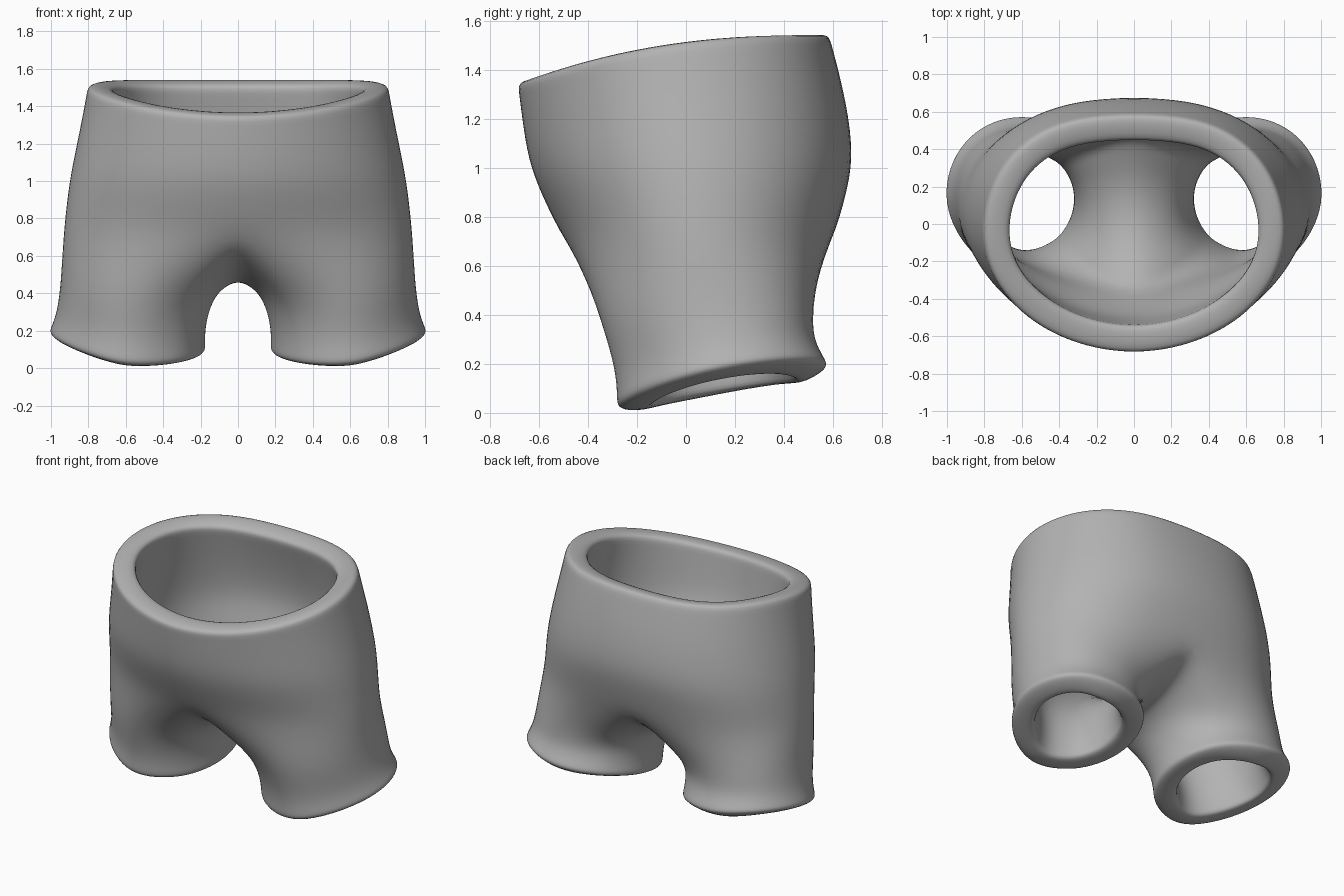
import bpy
from math import sin, cos, radians
from mathutils import Vector

cube = bpy.data.objects.get("Cube")
if cube:
    bpy.data.objects.remove(cube, do_unlink=True)

ARC = 13      # points from front centre to back centre around one side
SEAM = 7      # points along the crotch
LOOP = ARC + SEAM


def torso_arc(half_width, y_front, y_back, z_front, z_back, front_power, back_power):
    """Half an ellipse, dipping towards the front, flatter at the back."""
    points = []
    for i in range(ARC):
        a = radians(-90 + 180 * i / (ARC - 1))
        y = (y_front + y_back) / 2 + (y_back - y_front) / 2 * sin(a) * 1.011
        dip = max(0, (y_back - y) / (y_back - y_front)) ** 2.3
        power = front_power if a < 0 else back_power
        x = 0 if i in (0, ARC - 1) else half_width * cos(a) ** power * 1.011
        points.append(Vector((x, y, z_back - (z_back - z_front) * dip)))
    return points


def leg_loop(x_in, x_out, y_front, y_back, z_mid, z_tilt, z_out, front_push, back_push):
    """Tilted ellipse, raised outside, with its outer corners pushed in or out."""
    points = []
    for j in range(LOOP):
        # The outside arc takes most of the turn, the seam the rest
        if j < ARC:
            a = radians(-126 + 252 * j / (ARC - 1))
        else:
            a = radians(126 + 108 * (j - ARC + 1) / (SEAM + 1))
        corner = 1.4 * max(0, cos(a)) * sin(a)
        push = abs(corner) * (back_push if corner > 0 else front_push)
        side = cos(a) if cos(a) > 0 else 0.12 * cos(a)
        points.append(Vector((
            (x_in + x_out) / 2 + (x_out - x_in) / 2 * cos(a) * 1.016 + push,
            (y_front + y_back) / 2 + (y_back - y_front) / 2 * sin(a) * 1.016
            + (push if corner > 0 else -push),
            z_mid + z_tilt * sin(a) + z_out * side)))
    return points


def blend(ring_a, ring_b, t):
    return [a.lerp(b, t) for a, b in zip(ring_a, ring_b)]


# Body from waist down to the split
torso = [torso_arc(*row) for row in (
    (0.802, -0.688, 0.580, 1.355, 1.555, 1.02, 0.74),
    (0.806, -0.682, 0.592, 1.315, 1.51, 1.02, 0.74),
    (0.850, -0.662, 0.655, 1.15, 1.27, 1.04, 0.80),
    (0.895, -0.635, 0.685, 1.00, 1.04, 1.05, 0.82),
    (0.915, -0.570, 0.650, 0.85, 0.88, 1.05, 0.76),
    (0.930, -0.505, 0.605, 0.72, 0.72, 1.00, 0.70),
)]

# Crotch seam from back to front closes the split row into a leg loop
seam = []
front, back = torso[-1][0], torso[-1][-1]
for k in range(1, SEAM + 1):
    t = k / (SEAM + 1)
    point = back.lerp(front, t)
    point.z = 0.462 + 0.25 * (2 * t - 1) ** 2
    seam.append(point)
split = torso[-1] + seam

# Leg from the split down to the flared cuff
thigh = leg_loop(0.140, 0.950, -0.345, 0.515, 0.375, 0.02, 0.05, -0.015, 0.03)
knee = leg_loop(0.180, 0.970, -0.290, 0.520, 0.230, 0.065, 0.06, -0.02, 0.02)
cuff = leg_loop(0.178, 1.016, -0.285, 0.587, 0.090, 0.088, 0.09, -0.02, 0.005)
groin = blend(split, thigh, 0.5)
for point in groin[ARC:]:
    point.z += 0.02
legs = [split, groin, thigh, knee, blend(knee, cuff, 0.7), cuff]

# Left half of the shell
verts, faces = [], []
for row in torso[:-1]:
    verts += row
for r in range(len(torso) - 1):
    for i in range(ARC - 1):
        a, b = r * ARC + i, (r + 1) * ARC + i
        faces.append((a, b, b + 1, a + 1))
start = len(verts)
for loop in legs:
    verts += loop
for r in range(len(legs) - 1):
    for j in range(LOOP):
        a, b = start + r * LOOP, start + (r + 1) * LOOP
        n = (j + 1) % LOOP
        faces.append((a + j, b + j, b + n, a + n))

mesh = bpy.data.meshes.new("shorts")
mesh.from_pydata(verts, [], faces)
mesh.shade_smooth()
shorts = bpy.data.objects.new("shorts", mesh)
bpy.context.collection.objects.link(shorts)

# Mirror to both sides, thicken inwards, round off
mirror = shorts.modifiers.new("mirror", "MIRROR")
mirror.use_clip = True
mirror.merge_threshold = 0.001
wall = shorts.modifiers.new("wall", "SOLIDIFY")
wall.thickness = 0.146
wall.offset = -1
rounding = shorts.modifiers.new("rounding", "SUBSURF")
rounding.levels = rounding.render_levels = 2

# Single grey material
grey = bpy.data.materials.new("plain grey")
grey.use_nodes = True
colour = (0.45, 0.45, 0.45, 1)
grey.diffuse_color = colour
grey.node_tree.nodes["Principled BSDF"].inputs["Base Color"].default_value = colour
mesh.materials.append(grey)
